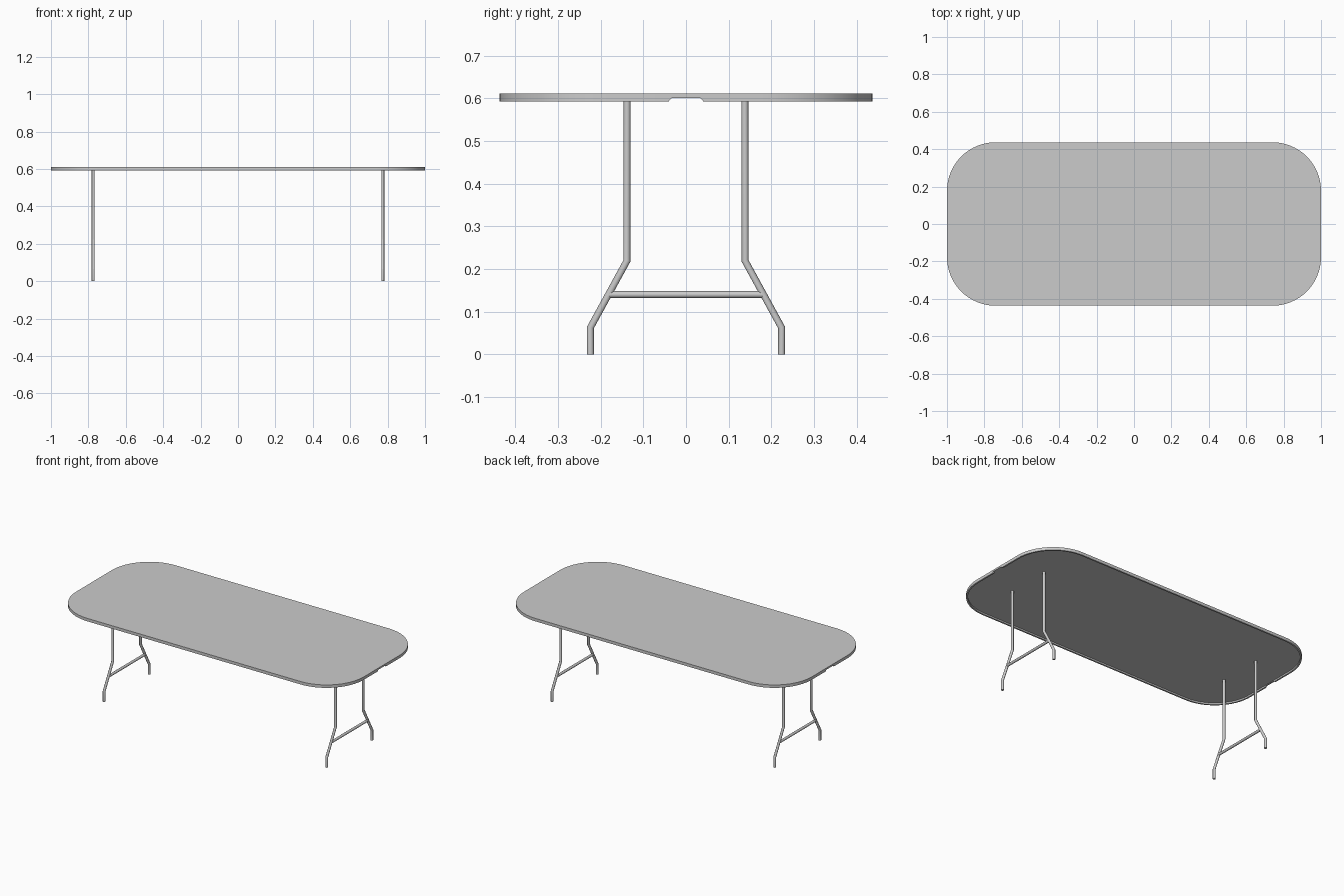
import bpy, bmesh, math
from mathutils import Vector

if "Cube" in bpy.data.objects:
    bpy.data.objects.remove(bpy.data.objects["Cube"])

TOP, BOTTOM, UNDER = 0.611, 0.5925, 0.602
NOTCH = [(-0.041, BOTTOM), (-0.034, 0.6005), (0.034, 0.6005), (0.041, BOTTOM)]


def finish(bm, name, angle=30):
    bmesh.ops.recalc_face_normals(bm, faces=bm.faces)
    mesh = bpy.data.meshes.new(name)
    bm.to_mesh(mesh)
    bm.free()
    ob = bpy.data.objects.new(name, mesh)
    bpy.context.collection.objects.link(ob)
    bpy.ops.object.select_all(action='DESELECT')
    ob.select_set(True)
    bpy.context.view_layer.objects.active = ob
    bpy.ops.object.shade_smooth_by_angle(angle=math.radians(angle))
    return ob


def outline(hx, hy, r, steps=16):
    """Rounded rectangle as (x, y, rim bottom z), with a notch on each end."""
    pts = []
    for q, (sx, sy) in enumerate([(1, 1), (-1, 1), (-1, -1), (1, -1)]):
        for i in range(steps + 1):
            a = math.pi / 2 * (q + i / steps)
            pts.append((sx * (hx - r) + r * math.cos(a),
                        sy * (hy - r) + r * math.sin(a), BOTTOM))
        if q in (1, 3):
            s = 1 if q == 3 else -1
            pts += [(s * hx, s * y, z) for y, z in NOTCH]
    return pts


def bridge(bm, a, b):
    for i in range(len(a)):
        j = (i + 1) % len(a)
        bm.faces.new((a[i], a[j], b[j], b[i]))


def tube(name, path, r, sides=16):
    """Mitred round tube along a path lying in a plane of constant x."""
    bm = bmesh.new()
    path = [Vector(p) for p in path]
    rings = []
    for i, p in enumerate(path):
        d0 = (p - path[max(i - 1, 0)]).normalized()
        d1 = (path[min(i + 1, len(path) - 1)] - p).normalized()
        d = (d0 + d1).normalized()
        n = Vector((1, 0, 0)).cross(d)
        stretch = 1 / d.dot(d1 if i == 0 else d0)
        ring = []
        for k in range(sides):
            a = 2 * math.pi * k / sides
            ring.append(bm.verts.new(p + Vector((r * math.cos(a), 0, 0))
                                     + n * (r * stretch * math.sin(a))))
        rings.append(ring)
    for a, b in zip(rings, rings[1:]):
        bridge(bm, a, b)
    bm.faces.new(rings[0])
    bm.faces.new(rings[-1])
    return finish(bm, name, 25)


# Tabletop: thin slab with a lip around the recessed underside
bm = bmesh.new()
outer = outline(1.0, 0.437, 0.26)
inner = outline(0.99, 0.427, 0.25)
top = [bm.verts.new((x, y, TOP)) for x, y, z in outer]
lip_out = [bm.verts.new((x, y, z)) for x, y, z in outer]
lip_in = [bm.verts.new((x, y, z)) for x, y, z in inner]
under = [bm.verts.new((x, y, UNDER)) for x, y, z in inner]
for a, b in ((top, lip_out), (lip_out, lip_in), (lip_in, under)):
    bridge(bm, a, b)
bm.faces.new(top)
bm.faces.new(under)
finish(bm, "tabletop")

# Folding leg frames: two bent tubes and a crossbar at each end
for side, x in (("left", -0.774), ("right", 0.774)):
    for depth, s in (("front", -1), ("back", 1)):
        tube(f"{side}_{depth}_leg",
             [(x, s * 0.224, 0), (x, s * 0.224, 0.063),
              (x, s * 0.138, 0.220), (x, s * 0.138, UNDER + 0.002)], 0.008)
    tube(f"{side}_crossbar", [(x, -0.181, 0.14), (x, 0.181, 0.14)], 0.008)
